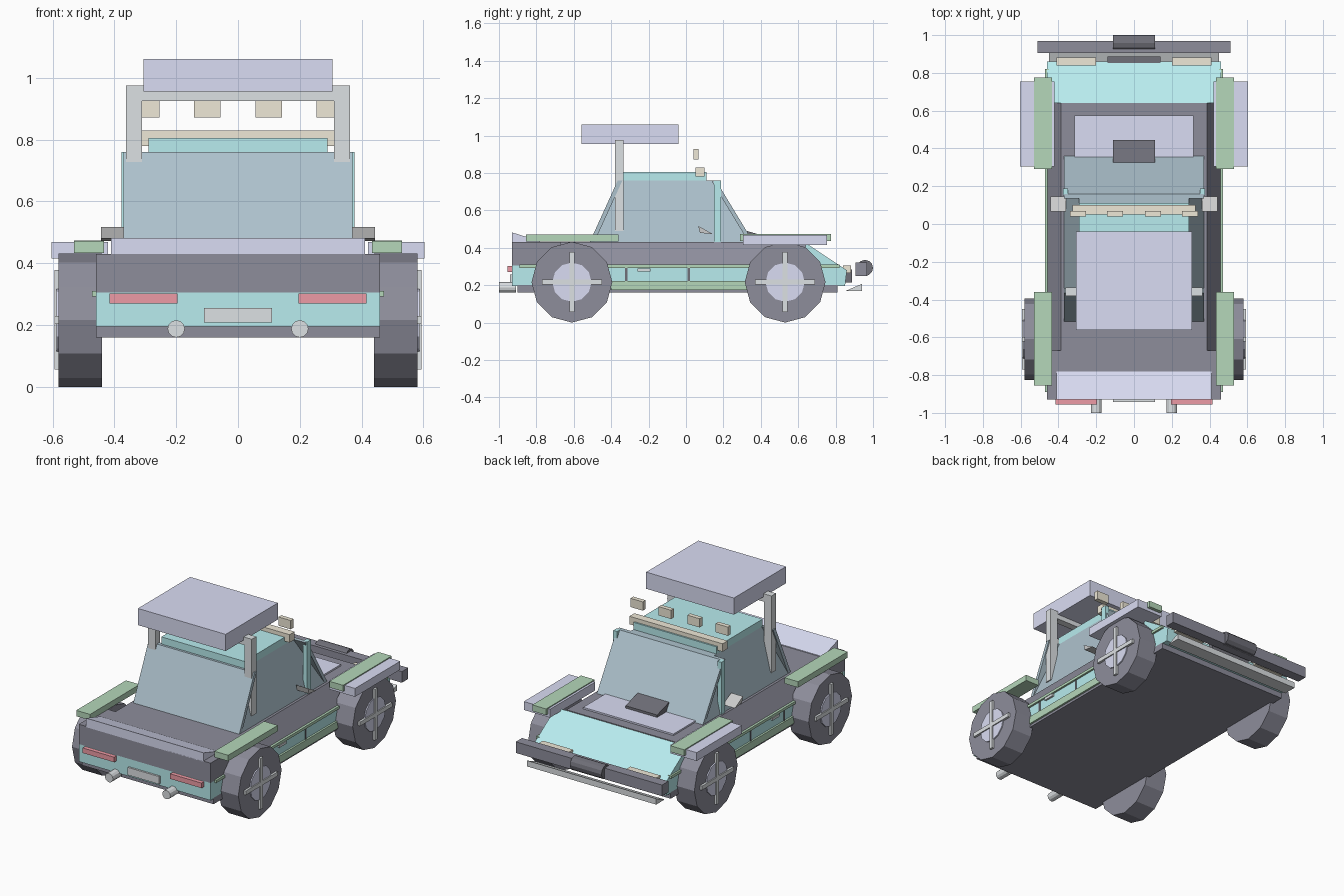
import bpy, math

if "Cube" in bpy.data.objects:
    bpy.data.objects.remove(bpy.data.objects["Cube"])

COL = dict(cyan=(.48, .84, .86), dark=(.27, .27, .33), black=(.16, .16, .19), lav=(.70, .72, .90),
           green=(.46, .68, .49), cream=(.86, .81, .68), glass=(.42, .54, .61),
           grey=(.72, .75, .77), red=(.85, .33, .38), white=(.85, .87, .88))
MATS = {}


def finish(ob, name, col):
    ob.name = name
    if col not in MATS:
        MATS[col] = bpy.data.materials.new(col + "_paint")
        MATS[col].diffuse_color = (*COL[col], 1)
    ob.data.materials.append(MATS[col])
    return ob


def mesh(name, verts, faces, col):
    me = bpy.data.meshes.new(name)
    me.from_pydata(verts, [], faces)
    ob = bpy.data.objects.new(name, me)
    bpy.context.collection.objects.link(ob)
    return finish(ob, name, col)


def prism(name, col, x0, x1, prof):
    """Side profile of (y, z) points, counter-clockwise, swept from x0 to x1."""
    n = len(prof)
    v = [(x, y, z) for x in (x0, x1) for y, z in prof]
    f = [tuple(range(n))[::-1], tuple(range(n, 2 * n))]
    f += [(i, (i + 1) % n, n + (i + 1) % n, n + i) for i in range(n)]
    return mesh(name, v, f, col)


def box(name, col, x0, x1, y0, y1, z0, z1):
    return prism(name, col, x0, x1, [(y0, z0), (y1, z0), (y1, z1), (y0, z1)])


def taper(name, col, base, top):
    """Block between two (half_x, y0, y1, z) rectangles."""
    v = [p for w, y0, y1, z in (base, top)
         for p in ((-w, y0, z), (w, y0, z), (w, y1, z), (-w, y1, z))]
    f = [(3, 2, 1, 0), (4, 5, 6, 7)] + [(i, (i + 1) % 4, 4 + (i + 1) % 4, 4 + i) for i in range(4)]
    return mesh(name, v, f, col)


def cyl(name, col, r, depth, loc, axis, n=12):
    rot = (0, math.pi / 2, 0) if axis == 'x' else (math.pi / 2, 0, 0)
    bpy.ops.mesh.primitive_cylinder_add(vertices=n, radius=r, depth=depth, location=loc, rotation=rot)
    return finish(bpy.context.object, name, col)


def both(name, col, x0, x1, *rest, make=box):
    """Same part on the left and the right."""
    make(name + "_right", col, x0, x1, *rest)
    make(name + "_left", col, -x1, -x0, *rest)


# Main body
box("chassis", 'dark', -.46, .46, -.90, .81, .16, .20)
prism("lower_body", 'cyan', -.46, .46,
      [(-.93, .195), (.85, .195), (.86, .28), (.64, .425), (.64, .305), (-.93, .305)])
taper("upper_body", 'dark', (.46, -.68, .64, .305), (.386, -.68, .64, .43))
box("rear_deck", 'dark', -.46, .46, -.93, -.67, .305, .43)

# Cabin
taper("cabin", 'glass', (.37, -.51, .36, .43), (.29, -.355, .15, .76))
prism("windshield", 'glass', -.37, .37, [(.335, .43), (.36, .43), (.16, .76), (.135, .76)])
prism("rear_window", 'glass', -.37, .37, [(-.515, .43), (-.49, .43), (-.34, .76), (-.365, .76)])
box("roof", 'cyan', -.29, .29, -.35, .11, .755, .805)
both("pillar", 'cyan', .35, .377, .15, .187, .43, .76)
both("mirror", 'white', .36, .443, [(.075, .48), (.145, .472), (.065, .517)], make=prism)

# Roll hoop and raised wing
both("hoop_post", 'grey', .31, .362, -.38, -.335, .49, .975)
box("hoop_crossbar", 'grey', -.362, .362, -.38, -.335, .925, .975)
box("wing", 'lav', -.306, .306, -.56, -.04, .955, 1.06)

# Roof lights
box("light_bar", 'cream', -.325, .325, .05, .10, .78, .83)
for i, x in enumerate((-.297, -.1, .1, .297)):
    box(f"roof_light_{i}", 'cream', x - .043, x + .043, .04, .068, .872, .927)

# Hood and tail
box("hood_panel", 'lav', -.315, .315, .33, .575, .42, .44)
prism("hood_scoop", 'black', -.11, .11, [(.325, .43), (.445, .43), (.445, .455), (.325, .49)])
prism("spoiler", 'lav', -.41, .41, [(-.93, .425), (-.78, .425), (-.78, .435), (-.93, .482)])
both("tail_light", 'red', .195, .415, -.955, -.925, .27, .302)
box("number_plate", 'grey', -.11, .11, -.942, -.925, .208, .256)
for x, s in ((.2, "right"), (-.2, "left")):
    cyl("exhaust_" + s, 'grey', .028, .09, (x, -.955, .188), 'y')

# Nose
both("headlight", 'cream', .2, .41, .84, .882, .265, .305)
box("grille", 'black', -.14, .14, .84, .888, .215, .285)
prism("splitter", 'grey', -.45, .45, [(.855, .17), (.94, .17), (.94, .207)])
box("front_bumper", 'dark', -.51, .51, .905, .968, .25, .32)
cyl("winch_drum", 'black', .043, .22, (0, .957, .292), 'x')

# Side trim
both("belt_line", 'green', .45, .472, -.89, .82, .293, .31)
both("sill", 'green', .45, .472, -.40, .33, .175, .222)
for i, y in enumerate((-.32, .015)):
    both(f"door_gap_{i}", 'black', .45, .464, y - .006, y + .006, .22, .293)
both("door_handle", 'grey', .45, .472, -.26, -.19, .274, .29)

# Wheel arches
both("rear_arch", 'green', .434, .53, -.855, -.36, .433, .47)
both("front_arch_trim", 'green', .434, .53, .29, .775, .435, .474)
both("front_arch", 'lav', .42, .603, .305, .755, .415, .468)

# Wheels with hubs and crossed spokes
for yn, y in (("rear", -.61), ("front", .53)):
    for xn, s in (("right", 1), ("left", -1)):
        n = f"{yn}_{xn}"
        cyl("tyre_" + n, 'dark', .216, .14, (s * .51, y, .216), 'x')
        cyl("hub_" + n, 'lav', .105, .05, (s * .562, y, .216), 'x')
        a, b = sorted((s * .575, s * .594))
        box("spoke_upright_" + n, 'grey', a, b, y - .013, y + .013, .056, .378)
        box("spoke_level_" + n, 'grey', a, b, y - .16, y + .16, .203, .229)

for m in bpy.data.materials:
    if m.users and not m.is_grease_pencil:
        m.use_nodes = True
        m.node_tree.nodes["Principled BSDF"].inputs["Base Color"].default_value = m.diffuse_color
